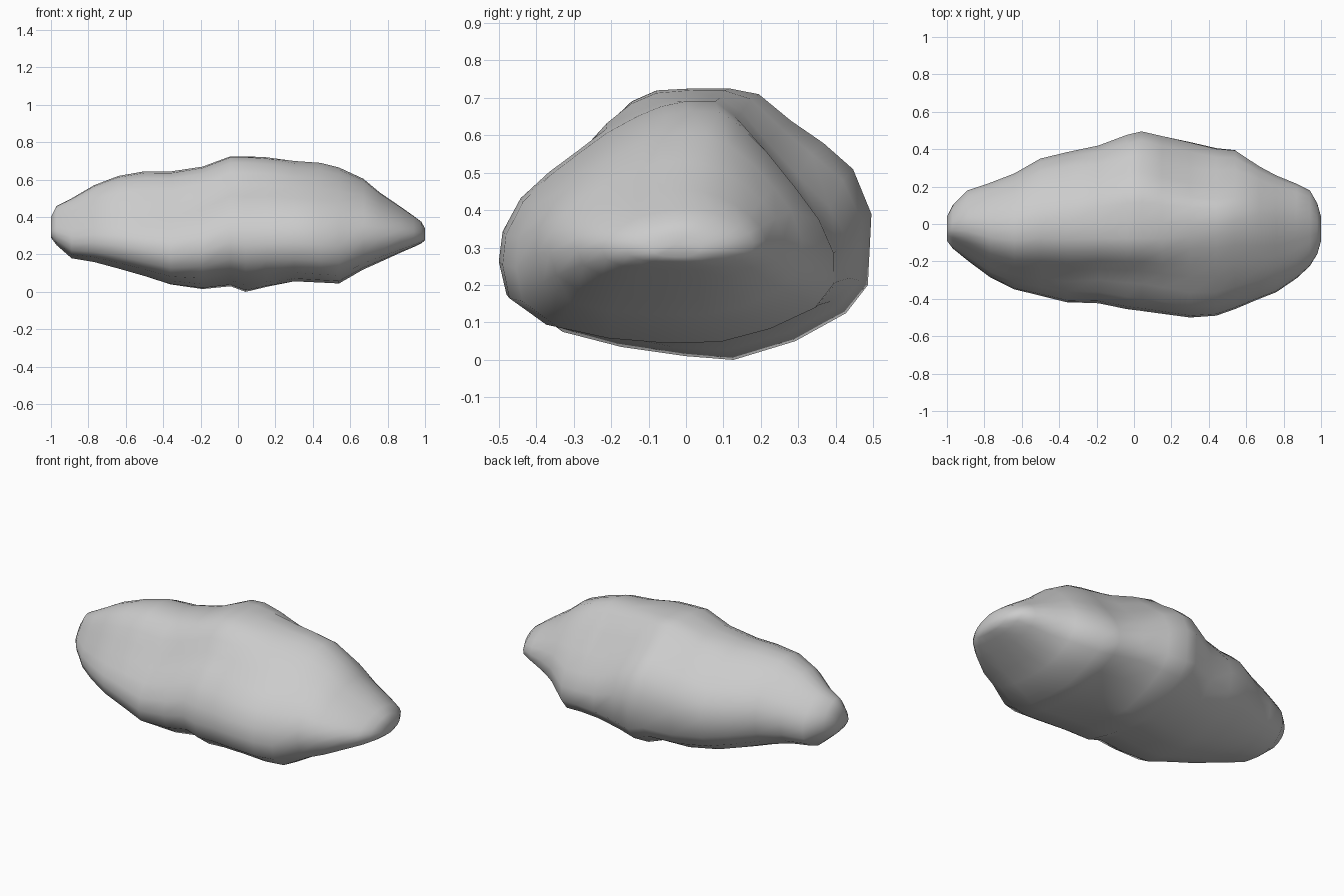
import bpy, bmesh, math
from mathutils import Vector

# stations along the length: x, y front, y back, z bottom, z top
STATIONS = [
    (-1.0, -.09, .04, .29, .40), (-.97, -.13, .10, .25, .46),
    (-.89, -.195, .18, .18, .50), (-.77, -.285, .22, .16, .57),
    (-.64, -.35, .27, .125, .62), (-.5, -.385, .35, .085, .645),
    (-.36, -.42, .385, .04, .645), (-.19, -.425, .425, .015, .67),
    (-.04, -.455, .485, .03, .725), (.04, -.465, .505, .0, .725),
    (.15, -.48, .48, .025, .72), (.30, -.50, .445, .055, .70),
    (.44, -.49, .41, .05, .69), (.54, -.455, .40, .045, .665),
    (.67, -.40, .31, .12, .605), (.76, -.365, .26, .16, .53),
    (.87, -.29, .215, .21, .455), (.94, -.225, .18, .24, .405),
    (.98, -.16, .11, .26, .375), (1.0, -.09, .04, .275, .34)]

# cross-sections (y, z) along the length, in the right-hand view
LEFT = [
    (-.5, .18), (-.49, .26), (-.44, .34), (-.38, .425), (-.31, .52),
    (-.25, .60), (-.17, .68), (-.08, .715), (.02, .725), (.12, .71),
    (.22, .665), (.32, .60), (.41, .52), (.475, .43), (.5, .33),
    (.485, .21), (.41, .12), (.28, .05), (.12, 0), (-.05, 0),
    (-.22, .02), (-.37, .045), (-.465, .095)]
MIDDLE = [
    (-.5, .25), (-.485, .34), (-.43, .44), (-.35, .51), (-.28, .57),
    (-.23, .635), (-.17, .69), (-.10, .72), (0, .725), (.10, .725),
    (.18, .71), (.27, .64), (.36, .58), (.44, .51), (.49, .39),
    (.48, .20), (.42, .125), (.28, .05), (.11, 0), (-.02, .01),
    (-.2, .035), (-.36, .075), (-.47, .155)]
RIGHT = [
    (-.5, .23), (-.49, .32), (-.44, .42), (-.36, .50), (-.27, .57),
    (-.19, .63), (-.10, .68), (-.03, .71), (.04, .725), (.13, .725),
    (.19, .68), (.27, .59), (.36, .475), (.44, .37), (.49, .27),
    (.495, .18), (.44, .11), (.3, .05), (.14, .005), (-.03, 0),
    (-.21, .015), (-.37, .05), (-.48, .13)]
TIP = [
    (-.5, .25), (-.49, .36), (-.43, .46), (-.36, .535), (-.28, .60),
    (-.19, .65), (-.10, .69), (-.03, .715), (.06, .725), (.15, .715),
    (.24, .675), (.33, .61), (.41, .52), (.47, .43), (.5, .32),
    (.49, .20), (.42, .11), (.28, .03), (.14, 0), (-.03, 0),
    (-.21, .015), (-.37, .05), (-.47, .13)]
KEYS = [(-.5, LEFT), (.03, MIDDLE), (.4, RIGHT), (.82, TIP)]

# shallow hollows: centre, radius, depth
DENTS = [((.24, .30, .56), .14, .02), ((-.35, -.27, .45), .2, .015)]


def section(x):
    """Blend the cross-sections along the length."""
    x = max(KEYS[0][0], min(KEYS[-1][0], x))
    for (x0, s0), (x1, s1) in zip(KEYS, KEYS[1:]):
        if x <= x1:
            t = (x - x0) / (x1 - x0)
            t = t * t * (3 - 2 * t)
            return [Vector(p).lerp(Vector(q), t) for p, q in zip(s0, s1)]


def place(x, y0, y1, z0, z1, u, v):
    p = Vector((x, y0 + (u + .5) * (y1 - y0), z0 + v / .725 * (z1 - z0)))
    inward = (Vector((x * .6, 0, .35)) - p).normalized()
    depth = sum(d * math.exp(-((p - Vector(c)).length / r) ** 2)
                for c, r, d in DENTS)
    return p + inward * depth


# boulder: loft the sections through every station
bm = bmesh.new()
rings = [[bm.verts.new(place(*s, u, v)) for u, v in section(s[0])]
         for s in STATIONS]
n = len(MIDDLE)
for a, b in zip(rings, rings[1:]):
    for i in range(n):
        j = (i + 1) % n
        bm.faces.new((a[i], a[j], b[j], b[i]))

# close both tips
for ring in (rings[0], rings[-1]):
    tip = bm.verts.new(sum((v.co for v in ring), Vector()) / n)
    for i in range(n):
        bm.faces.new((ring[i], ring[(i + 1) % n], tip))
bmesh.ops.recalc_face_normals(bm, faces=bm.faces)

mesh = bpy.data.meshes.new("boulder")
bm.to_mesh(mesh)
bm.free()
mesh.shade_smooth()
boulder = bpy.data.objects.new("boulder", mesh)
bpy.context.collection.objects.link(boulder)
